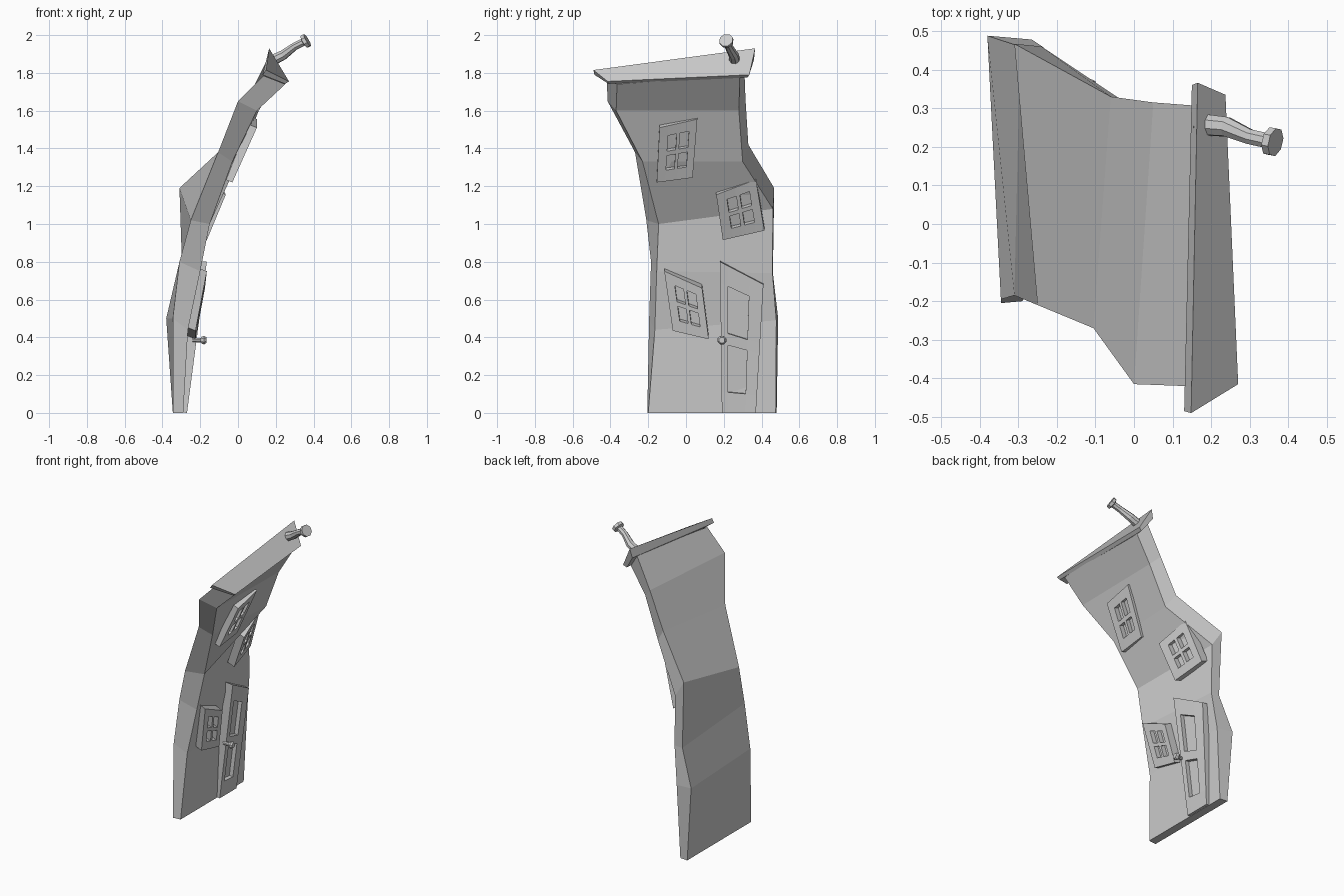
import bpy, bmesh
from math import cos, sin, pi
from mathutils import Vector

if "Cube" in bpy.data.objects:
    bpy.data.objects.remove(bpy.data.objects["Cube"])


def finish(name, bm, recalc=True):
    if recalc:
        bmesh.ops.recalc_face_normals(bm, faces=bm.faces)
    me = bpy.data.meshes.new(name)
    bm.to_mesh(me)
    bm.free()
    ob = bpy.data.objects.new(name, me)
    bpy.context.collection.objects.link(ob)
    return ob


def loft(name, rings):
    """Skin closed rings of equal length and cap both ends."""
    bm = bmesh.new()
    vs = [[bm.verts.new(p) for p in r] for r in rings]
    n = len(vs[0])
    for a, b in zip(vs, vs[1:]):
        for i in range(n):
            j = (i + 1) % n
            bm.faces.new((a[i], a[j], b[j], b[i]))
    bm.faces.new(vs[0])
    bm.faces.new(vs[-1])
    return finish(name, bm)


def tube(name, path, axis, sides=8):
    """Loft of regular polygons: path holds (centre, radius)."""
    axis = Vector(axis).normalized()
    side = axis.cross(Vector((0, 0, 1))).normalized()
    up = side.cross(axis)
    ang = [2 * pi * (i + .5) / sides for i in range(sides)]
    return loft(name, [[Vector(c) + r * (cos(a) * side + sin(a) * up) for a in ang]
                       for c, r in path])


def panel(name, corners, us, vs, holes, back, depth):
    """Crooked slab (corners bl, br, tr, tl) with sunken cells and a skirt to the wall."""
    bl, br, tr, tl = [Vector(c) for c in corners]
    back = Vector(back)
    bm = bmesh.new()
    g = [[bm.verts.new(bl.lerp(br, u).lerp(tl.lerp(tr, u), v)) for u in us] for v in vs]
    sunk = []
    for j in range(len(vs) - 1):
        for i in range(len(us) - 1):
            q = (g[j][i], g[j][i + 1], g[j + 1][i + 1], g[j + 1][i])
            if (i, j) in holes:
                low = [bm.verts.new(p.co + back * depth) for p in q]
                bm.faces.new(low)
                for k in range(4):
                    m = (k + 1) % 4
                    bm.faces.new((q[k], q[m], low[m], low[k]))
            else:
                bm.faces.new(q)
    # outer skirt and back
    rim = g[0][:-1] + [r[-1] for r in g[:-1]] + g[-1][:0:-1] + [r[0] for r in g[:0:-1]]
    rear = [bm.verts.new(p.co + back) for p in rim]
    for k in range(len(rim)):
        m = (k + 1) % len(rim)
        bm.faces.new((rim[k], rear[k], rear[m], rim[m]))
    bm.faces.new(rear[::-1])
    return finish(name, bm)


# leaning wall slab: back-left, front-left, front-right, back-right per level
loft("house_wall", [
    [(-.345, -.205, 0), (-.29, -.2, 0), (-.29, .475, 0), (-.345, .48, 0)],
    [(-.345, -.195, .5), (-.265, -.165, .44), (-.265, .478, .49), (-.38, .488, .5)],
    [(-.31, -.185, .8), (-.2, -.155, .75), (-.235, .458, .74), (-.295, .46, .74)],
    [(-.25, -.21, 1.02), (-.15, -.145, 1.0), (-.24, .46, 1.08), (-.31, .467, 1.19)],
    [(-.105, -.27, 1.38), (-.03, -.23, 1.33), (0, .3, 1.33), (-.06, .33, 1.42)],
    [(0, -.415, 1.65), (.1, -.37, 1.6), (.11, .28, 1.6), (.05, .315, 1.66)],
    [(.135, -.42, 1.785), (.25, -.365, 1.74), (.225, .285, 1.79), (.155, .307, 1.87)],
])

# slanted roof board
loft("roof", [
    [(.13, -.485, 1.79), (.25, -.41, 1.742), (.27, -.415, 1.755), (.148, -.49, 1.815)],
    [(.15, .36, 1.87), (.215, .325, 1.775), (.237, .335, 1.79), (.165, .366, 1.93)],
])

# crooked chimney pipe with flared cap
tube("chimney", [((.17, .258, 1.86), .03), ((.24, .252, 1.895), .027),
                 ((.30, .226, 1.94), .021), ((.345, .216, 1.962), .021),
                 ((.35, .215, 1.964), .038), ((.367, .212, 1.974), .038)],
     (.85, -.2, .5))

# front door with two sunken panels
panel("door", [(-.27, .19, 0), (-.27, .37, 0), (-.205, .41, .68), (-.165, .18, .8)],
      [0, .18, .68, 1], [0, .14, .46, .54, .86, 1], {(1, 1), (1, 3)},
      (-.055, 0, .005), .5)

# door knob
tube("door_knob", [((-.24, .19, .385), .012), ((-.198, .19, .385), .012),
                   ((-.192, .19, .385), .02), ((-.18, .19, .385), .025),
                   ((-.167, .19, .385), .016)], (1, 0, 0))

# four-pane windows
windows = {
    "window_lower": [(-.225, -.07, .435), (-.225, .12, .39), (-.175, .085, .66), (-.165, -.115, .75)],
    "window_middle": [(-.165, .195, .915), (-.195, .415, .965), (-.1, .37, 1.235), (-.065, .16, 1.155)],
    "window_upper": [(-.03, -.155, 1.22), (-.03, .035, 1.245), (.1, .06, 1.555), (.1, -.14, 1.51)],
}
panes = {(i, j) for i in (1, 3) for j in (1, 3)}
for name, corners in windows.items():
    panel(name, corners, [0, .24, .47, .56, .8, 1], [0, .2, .46, .54, .82, 1],
          panes, (-.05, 0, .02), .6)
